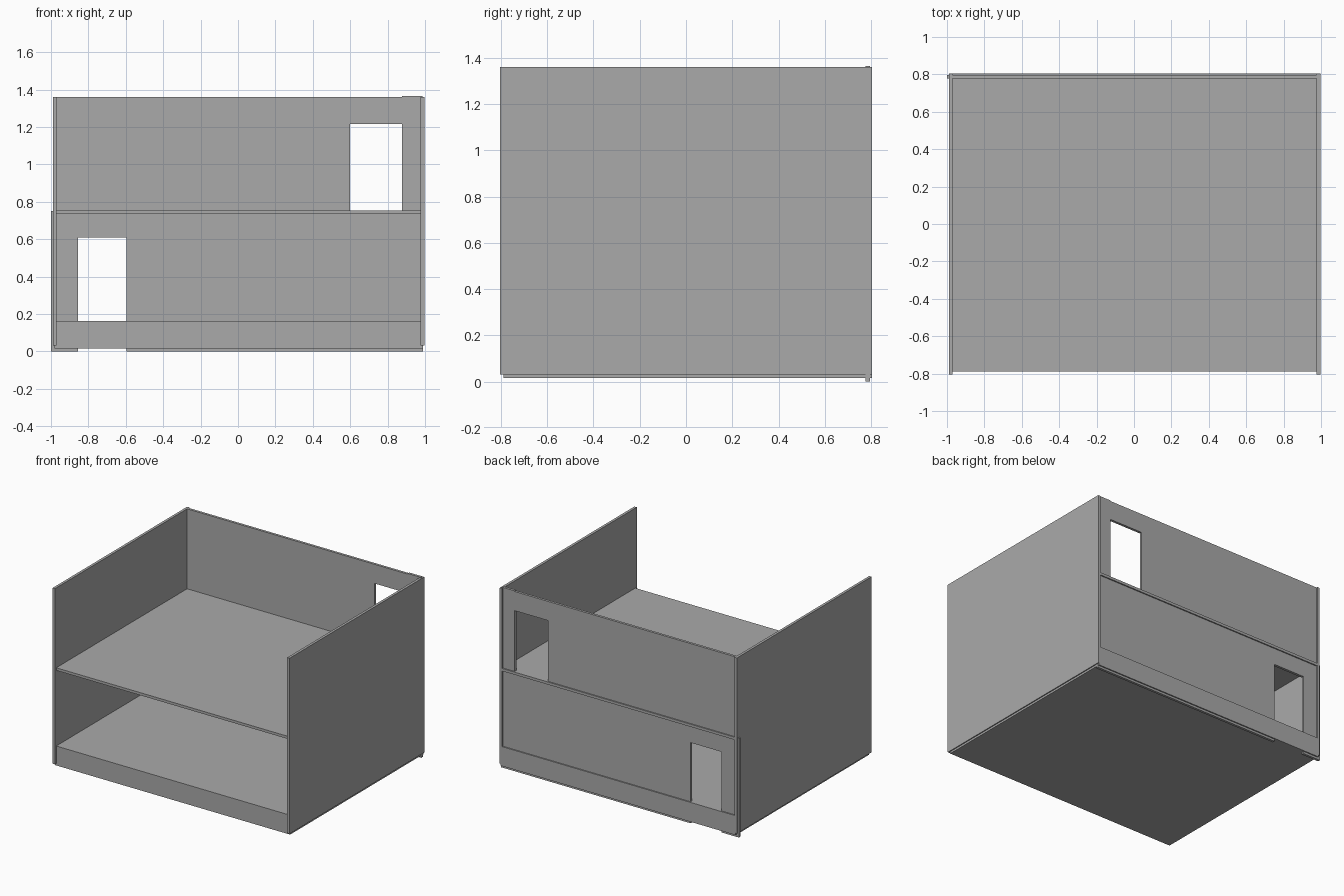
import bpy
import bmesh

old = bpy.data.objects.get("Cube")
if old:
    bpy.data.objects.remove(old)

grey = bpy.data.materials.new("plain grey")
grey.use_nodes = True
colour = (0.4, 0.4, 0.4, 1)
grey.diffuse_color = colour
grey.node_tree.nodes["Principled BSDF"].inputs["Base Color"].default_value = colour


def make(name, *boxes):
    """One object made of boxes, each given as x, y and z ranges."""
    bm = bmesh.new()
    for spans in boxes:
        for v in bmesh.ops.create_cube(bm, size=1)["verts"]:
            v.co = [lo if c < 0 else hi for c, (lo, hi) in zip(v.co, spans)]
    mesh = bpy.data.meshes.new(name)
    bm.to_mesh(mesh)
    bm.free()
    mesh.materials.append(grey)
    obj = bpy.data.objects.new(name, mesh)
    bpy.context.collection.objects.link(obj)


def back_wall(name, x, z, door_x, door_top, right_top):
    """Back wall built around a doorway that is open at the bottom."""
    make(name,
         ((x[0], door_x[0]), WALL_Y, z),
         (door_x, WALL_Y, (door_top, z[1])),
         ((door_x[1], x[1]), WALL_Y, (z[0], right_top)))


WALL_Y = (0.777, 0.796)
DEPTH = (-0.805, 0.805)
FLOOR_Y = (-0.788, 0.805)

# Floors
make("base_floor", ((-0.98, 0.988), FLOOR_Y, (0.016, 0.163)))
make("upper_floor", ((-0.975, 0.98), FLOOR_Y, (0.735, 0.755)))

# Side walls
make("right_wall", ((-0.99, -0.97), DEPTH, (0.031, 1.36)))
make("left_wall", ((0.976, 0.996), DEPTH, (0.031, 1.36)))

# Back walls with their doorways
back_wall("lower_back_wall", (-1.0, 0.99), (0, 0.75), (-0.855, -0.595), 0.61, 0.75)
back_wall("upper_back_wall", (-0.98, 0.986), (0.75, 1.36), (0.6, 0.877), 1.215, 1.365)
